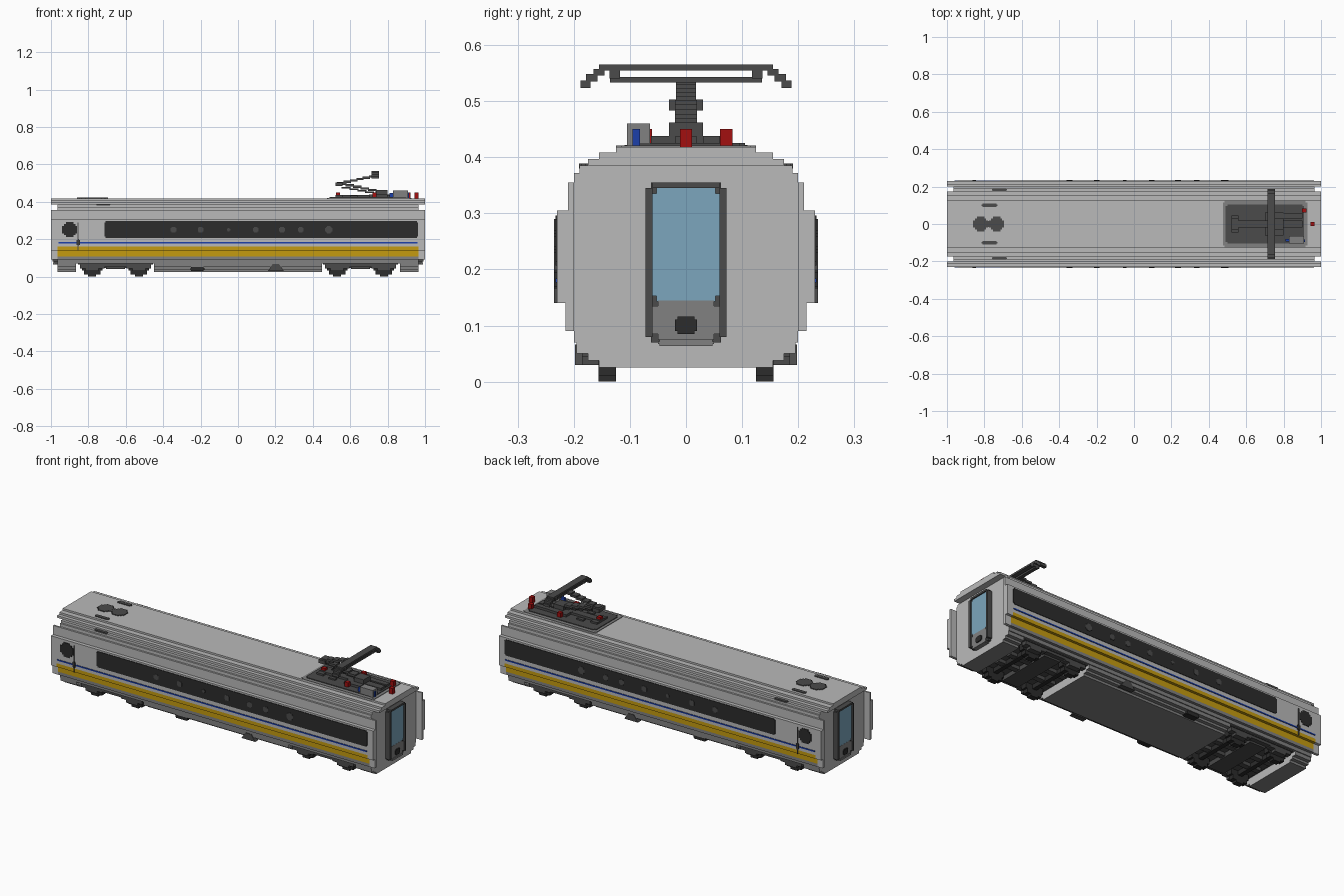
import bpy, bmesh, math

old = bpy.data.objects.get("Cube")
if old:
    bpy.data.objects.remove(old, do_unlink=True)


def material(name, r, g, b):
    m = bpy.data.materials.new(name)
    m.use_nodes = True
    m.diffuse_color = (r, g, b, 1)
    bsdf = next(n for n in m.node_tree.nodes if n.type == 'BSDF_PRINCIPLED')
    bsdf.inputs["Base Color"].default_value = (r, g, b, 1)
    return m


LIGHT = material("light grey", .49, .49, .49)
MID = material("mid grey", .22, .22, .22)
DARK = material("dark grey", .07, .07, .07)
BLACK = material("near black", .025, .025, .025)
YELLOW = material("yellow", .56, .33, .005)
BLUE = material("blue", .012, .05, .4)
RED = material("red", .36, .005, .005)
GLASS = material("glass blue", .2, .38, .51)


def finish(name, bm, mats):
    bmesh.ops.recalc_face_normals(bm, faces=bm.faces)
    me = bpy.data.meshes.new(name)
    bm.to_mesh(me)
    bm.free()
    for m in mats:
        me.materials.append(m)
    ob = bpy.data.objects.new(name, me)
    bpy.context.collection.objects.link(ob)
    return ob


def add_prism(bm, pts, axis, a, b):
    """Extrude a 2D outline along an axis from a to b."""
    place = {'x': lambda u, v, w: (w, u, v),
             'y': lambda u, v, w: (u, w, v),
             'z': lambda u, v, w: (u, v, w)}[axis]
    lo = [bm.verts.new(place(u, v, a)) for u, v in pts]
    hi = [bm.verts.new(place(u, v, b)) for u, v in pts]
    bm.faces.new(lo)
    bm.faces.new(hi)
    n = len(pts)
    for i in range(n):
        j = (i + 1) % n
        bm.faces.new((lo[i], lo[j], hi[j], hi[i]))


def prism(name, pts, axis, a, b, mat):
    bm = bmesh.new()
    add_prism(bm, pts, axis, a, b)
    return finish(name, bm, [mat])


def boxes(name, mat, *ranges):
    """One object from boxes given as x0, x1, y0, y1, z0, z1."""
    bm = bmesh.new()
    for x0, x1, y0, y1, z0, z1 in ranges:
        add_prism(bm, [(x0, y0), (x1, y0), (x1, y1), (x0, y1)], 'z', z0, z1)
    return finish(name, bm, [mat])


def stepped_rect(u0, u1, v0, v1, s):
    """Rectangle with square notches at its corners."""
    return [(u0 + s, v0), (u1 - s, v0), (u1 - s, v0 + s), (u1, v0 + s),
            (u1, v1 - s), (u1 - s, v1 - s), (u1 - s, v1), (u0 + s, v1),
            (u0 + s, v1 - s), (u0, v1 - s), (u0, v0 + s), (u0 + s, v0 + s)]


def stepped_disc(cu, cv, r, step):
    """Circle outline drawn with square steps."""
    n = max(1, round(r / step))
    right = []
    for i in range(-n, n):
        h = math.sqrt(max(0, n * n - (i + .5) ** 2)) * step
        h = max(step, round(h / step) * step)
        right += [(cu + h, cv + i * step), (cu + h, cv + (i + 1) * step)]
    return right + [(2 * cu - u, v) for u, v in reversed(right)]


def mirrored(half):
    return half + [(-y, z) for y, z in reversed(half)]


# Body shell: stepped cross-section, coloured by height
SKIRT = [(.155, .025), (.155, .038), (.175, .038), (.175, .05), (.195, .05), (.195, .07)]
LOWER = [(.2, .07), (.2, .09)]
SIDE = [(.215, .09), (.215, .107), (.215, .14), (.23, .14), (.23, .16), (.23, .305),
        (.21, .305), (.21, .355)]
SHOULDER = [(.2, .355), (.2, .372), (.19, .372), (.19, .385)]
ROOF = [(.175, .385), (.175, .397), (.155, .397), (.155, .408), (.125, .408), (.125, .418)]
END = .965


def paint(ob):
    for m in (MID, YELLOW):
        ob.data.materials.append(m)
    for p in ob.data.polygons:
        if abs(p.normal.x) > .5:
            continue
        z = p.center.z
        if z < .1:
            p.material_index = 1
        elif z < .16 and abs(p.center.y) > .2:
            p.material_index = 2


paint(prism("body", mirrored(LOWER + SIDE + SHOULDER + ROOF), 'x', -END, END, LIGHT))
for name, a, b in (("left_end_skirt", .865, END), ("right_end_skirt", -END, -.865),
                   ("centre_skirt", -.45, .45)):
    paint(prism(name, mirrored(SKIRT), 'x', a, b, LIGHT))

# Both ends: roof lip, side fins, gangway door
for e, tag in ((1, "left"), (-1, "right")):
    prism(tag + "_roof_lip", mirrored(ROOF), 'x', e * END, e * 1.0, LIGHT)
    for s, where in ((-1, "front"), (1, "back")):
        fin = [(s * y, z) for y, z in SIDE + [(.2, .355), (.2, .09)]]
        prism(f"{tag}_{where}_fin", fin, 'x', e * END, e * 1.0, LIGHT)
    prism(tag + "_door_frame", stepped_rect(-.072, .072, .07, .355, .01), 'x', e * .96, e * .982, DARK)
    bm = bmesh.new()
    for y0, y1, z0, z1 in ((-.072, -.06, .08, .345), (.06, .072, .08, .345),
                           (-.06, .06, .345, .355)):
        add_prism(bm, [(y0, z0), (y1, z0), (y1, z1), (y0, z1)], 'x', e * .98, e * .993)
    finish(tag + "_door_rim", bm, [DARK])
    prism(tag + "_door_glass", stepped_rect(-.063, .063, .143, .345, .01), 'x', e * .98, e * .986, GLASS)
    prism(tag + "_door_panel", stepped_rect(-.06, .06, .075, .145, .01), 'x', e * .98, e * .987, MID)
    prism(tag + "_door_latch", stepped_rect(-.02, .02, .085, .116, .005), 'x', e * .985, e * .992, BLACK)
    prism(tag + "_door_step", stepped_rect(-.05, .05, .064, .075, .003), 'x', e * .96, e * .99, MID)

# Side details on both faces
for s, tag in ((-1, "front"), (1, "back")):
    y0, y1, y2 = s * .225, s * .233, s * .235
    prism(tag + "_window_band", stepped_rect(-.715, .963, .207, .296, .006), 'y', y0, y1, BLACK)
    prism(tag + "_cab_window", stepped_disc(-.9, .251, .04, .01), 'y', y0, y1, BLACK)
    for i, (x, r) in enumerate(((-.345, .015), (-.2, .015), (-.05, .01), (.095, .015),
                                (.235, .015), (.335, .015), (.485, .02))):
        prism(f"{tag}_porthole_{i + 1}", stepped_disc(x, .25, r, .005), 'y', y0, y2, DARK)
    prism(tag + "_blue_stripe", [(-.96, .177), (.96, .177), (.96, .184), (-.96, .184)], 'y', y0, y1, BLUE)
    prism(tag + "_door_seam", [(-.857, .14), (-.852, .14), (-.852, .29), (-.857, .29)], 'y', y0, y2, DARK)
    prism(tag + "_door_handle", stepped_rect(-.863, -.846, .165, .2, .005), 'y', y0, y2, BLACK)
    prism(tag + "_side_vent", stepped_rect(-.76, -.68, .183 * s - .008, .183 * s + .008, .004),
          'z', .38, .389, DARK)
    prism(tag + "_roof_slot", stepped_rect(-.815, -.73, .1 * s - .01, .1 * s + .01, .005),
          'z', .41, .422, DARK)
    prism(tag + "_skirt_hatch", [(.16, .03), (.245, .03), (.22, .066), (.185, .066)],
          'y', s * .17, s * .198, DARK)
    prism(tag + "_skirt_step", stepped_rect(-.255, -.18, .03, .05, .004), 'y', s * .15, s * .19, BLACK)

# Roof vents
for i, x in enumerate((-.82, -.735)):
    prism(f"roof_vent_{i + 1}", stepped_disc(x, 0, .04, .01), 'z', .41, .422, DARK)
boxes("roof_vent_link", DARK, (-.8, -.75, -.015, .015, .41, .421))

# Bogies: cavity ceiling, frame, axles, axle boxes, wheels
for e, tag in ((1, "left"), (-1, "right")):
    c = .655 * e
    boxes(tag + "_bogie_ceiling", DARK, (c - .2, c + .2, -.19, .19, .064, .072))
    boxes(tag + "_bogie_frame", DARK,
          (c - .18, c + .18, -.185, -.155, .05, .07), (c - .18, c + .18, .155, .185, .05, .07),
          (c - .05, c + .05, -.16, .16, .04, .07),
          (c - .18, c + .18, -.06, -.03, .045, .07), (c - .18, c + .18, .03, .06, .045, .07))
    for k, d in (("inner", -.125 * e), ("outer", .125 * e)):
        x = c + d
        boxes(f"{tag}_{k}_axle", BLACK, (x - .012, x + .012, -.16, .16, .04, .064))
        for s, where in ((-1, "front"), (1, "back")):
            prism(f"{tag}_{k}_{where}_wheel", stepped_disc(x, .055, .055, .011),
                  'y', s * .125, s * .156, BLACK)
            y0, y1 = sorted((s * .156, s * .185))
            boxes(f"{tag}_{k}_{where}_axle_box", DARK,
                  (x - .065, x + .065, y0, y1, .044, .068),
                  (x - .035, x + .035, y0, y1, .03, .05))

# Pantograph base plates
prism("pantograph_tray", stepped_rect(.475, .927, -.125, .125, .01), 'z', .41, .421, MID)
prism("pantograph_plate", stepped_rect(.49, .91, -.105, .105, .01), 'z', .415, .425, DARK)

# Base frame and roof equipment
boxes("pantograph_base", DARK,
      (.52, .9, -.02, .02, .425, .437), (.7, .8, -.062, .062, .425, .438),
      (.52, .56, -.045, .045, .425, .435), (.74, .8, -.03, .03, .437, .462),
      (.8, .9, .03, .06, .425, .438), (.6, .64, -.055, -.035, .425, .433),
      (.6, .64, .035, .055, .425, .433))
boxes("roof_equipment_box", MID, (.83, .91, -.105, -.064, .42, .46))
boxes("blue_terminals", BLUE, (.81, .835, -.094, -.08, .42, .447), (.908, .915, -.095, -.082, .42, .45))
for i, (x, y) in enumerate(((.535, 0), (.73, .072), (.73, -.072), (.87, -.075),
                            (.91, .072), (.955, 0))):
    boxes(f"insulator_{i + 1}", RED, (x - .011, x + .011, y - .011, y + .011, .418, .45))


def stairs(name, x0, z0, x1, z1, n, half_y, t):
    """Sloping arm made of short overlapping steps."""
    dx = (x1 - x0) / n
    rows = []
    for i in range(n):
        z = z0 + (z1 - z0) * i / (n - 1)
        a, b = sorted((x0 + dx * i, x0 + dx * (i + 1.15)))
        rows.append((a, b, -half_y, half_y, z - t / 2, z + t / 2))
    boxes(name, DARK, *rows)


# Folding arms and contact head
stairs("lower_arm", .78, .455, .54, .496, 6, .02, .012)
stairs("upper_arm", .53, .5, .735, .535, 6, .018, .012)
stairs("control_rod", .77, .442, .56, .475, 5, .008, .007)
boxes("arm_elbow", DARK, (.52, .56, -.03, .03, .483, .503))
head = [(.715, .755, -.155, .155, .555, .565), (.725, .745, -.135, .135, .533, .543)]
for s in (-1, 1):
    for a, b, z0, z1 in ((.118, .136, .54, .556), (.145, .165, .546, .557),
                         (.158, .178, .535, .548), (.17, .188, .523, .537)):
        y0, y1 = sorted((s * a, s * b))
        head.append((.715, .755, y0, y1, z0, z1))
boxes("contact_head", DARK, *head)
